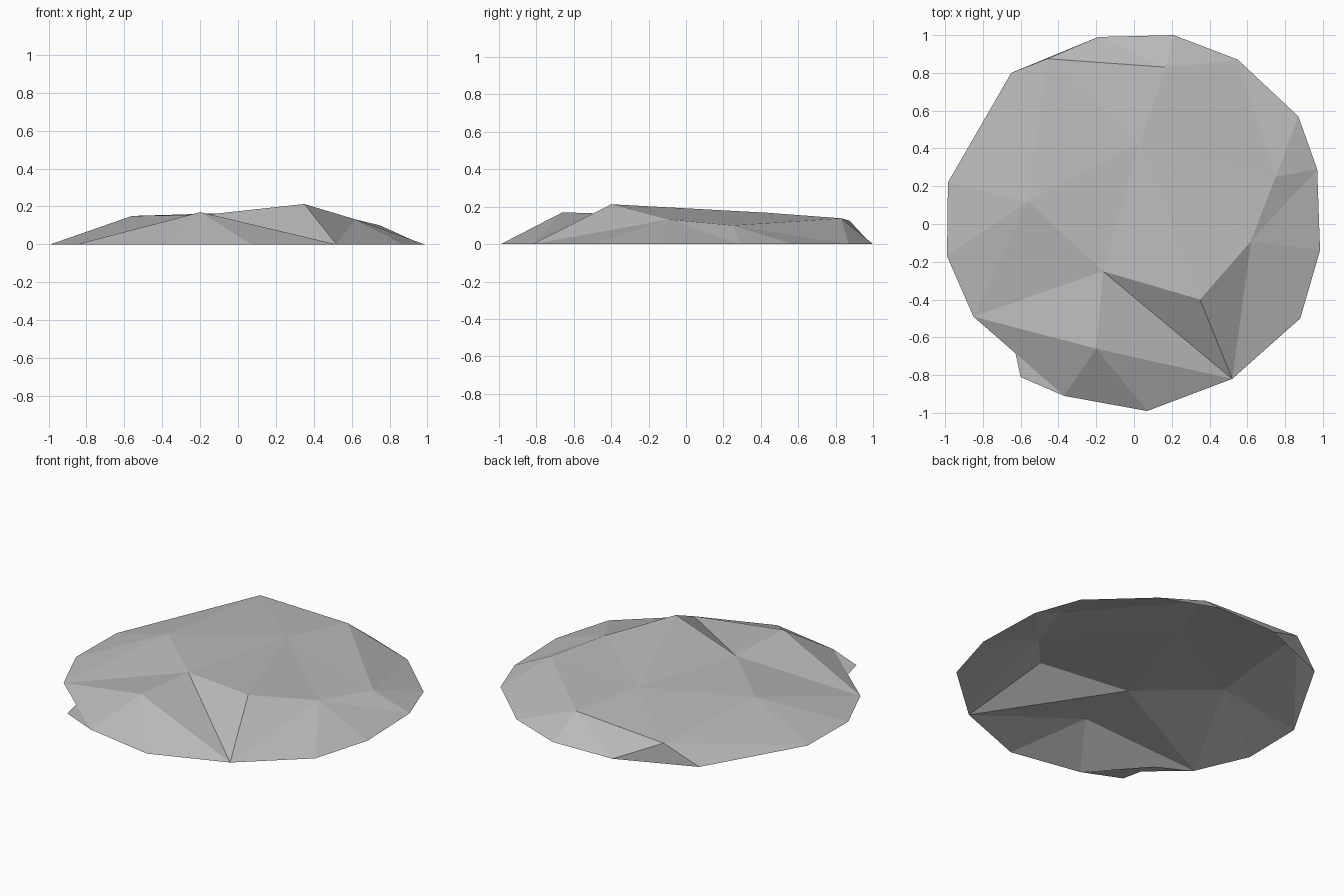
import bpy
import bmesh

cube = bpy.data.objects.get("Cube")
if cube:
    bpy.data.objects.remove(cube)

# Single stone colour
stone = bpy.data.materials.new("stone_grey")
stone.use_nodes = True
grey = (0.5, 0.5, 0.5, 1)
stone.diffuse_color = grey
stone.node_tree.nodes["Principled BSDF"].inputs["Base Color"].default_value = grey

# Ground outline of the mound, counter-clockwise from the front left corner
outline = [(-.85, -.49), (-.37, -.91), (.07, -.99), (.52, -.82), (.88, -.5),
           (.985, -.14), (.97, .29), (.87, .57), (.55, .87), (.21, 1),
           (-.19, .99), (-.65, .8), (-.985, .22), (-.99, -.17)]

# Raised corners of the rock
corners = {
    "front_bump": (-.2, -.66, .17),
    "hollow": (-.165, -.25, .157),
    "peak": (.35, -.4, .213),
    "shoulder": (.62, -.09, .132),
    "side_dip": (.75, .25, .1),
    "back_ridge": (.17, .83, .138),
    "back_corner": (-.46, .875, .125),
    "side_ridge": (-.56, .12, .15),
    "summit": (.03, .43, .168),
}

# Each raised corner, with the last outline point that its slopes reach
slopes = [("front_bump", 3), ("hollow", 3), ("peak", 3), ("shoulder", 6),
          ("side_dip", 8), ("back_ridge", 10), ("back_corner", 12),
          ("side_ridge", 14), ("hollow", 14)]

bm = bmesh.new()
rim = [bm.verts.new((x, y, 0)) for x, y in outline]
rim.append(rim[0])
top = {name: bm.verts.new(co) for name, co in corners.items()}

# Sloping sides: a fan below each corner, then a triangle across to the next
start = 0
for i, (name, end) in enumerate(slopes):
    for k in range(start, end):
        bm.faces.new((top[name], rim[k], rim[k + 1]))
    following = slopes[(i + 1) % len(slopes)][0]
    bm.faces.new((top[name], rim[end], top[following]))
    start = end

# Upper facets around the summit
ring = [top[name] for name, _ in slopes[1:]]
for a, b in zip(ring, ring[1:]):
    bm.faces.new((top["summit"], a, b))

# Small flat ledge at the front left
tip = bm.verts.new((-.6, -.81, 0))
inner = bm.verts.new((-.646, -.6, 0))
bm.faces.new((rim[1], inner, tip))
bm.faces.new((rim[1], rim[0], inner))
for face in bm.faces:
    face.normal_update()
    if face.normal.z < 0:
        face.normal_flip()

mesh = bpy.data.meshes.new("rock_mound")
bm.to_mesh(mesh)
bm.free()
mesh.materials.append(stone)
rock = bpy.data.objects.new("rock_mound", mesh)
bpy.context.collection.objects.link(rock)
